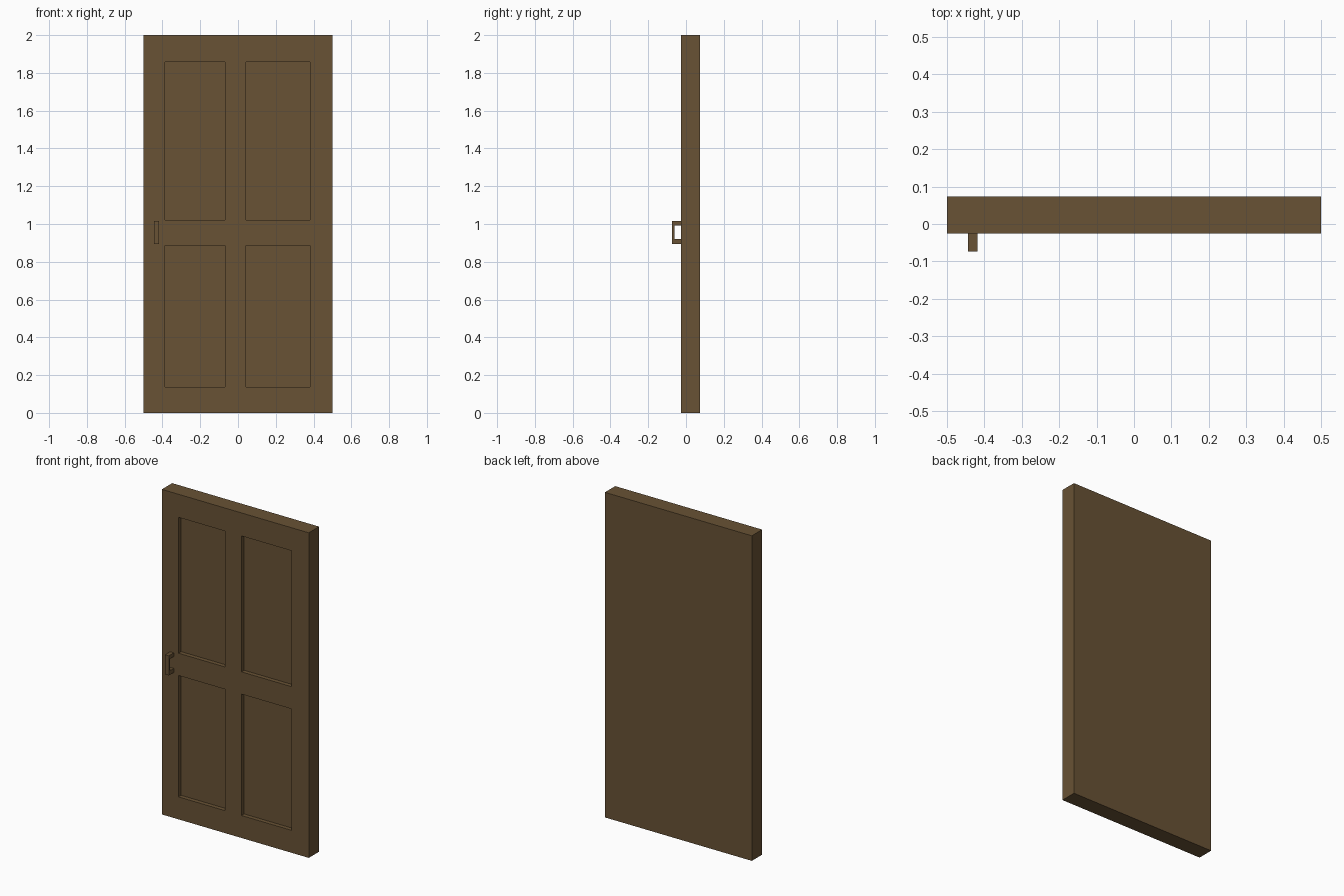
import bpy, bmesh
from mathutils import Vector

if "Cube" in bpy.data.objects:
    bpy.data.objects.remove(bpy.data.objects["Cube"])

FRONT, BACK, RECESS = -0.026, 0.074, 0.026

wood = bpy.data.materials.new("brown_wood")
wood.diffuse_color = (0.14, 0.085, 0.035, 1)
wood.use_nodes = True
wood.node_tree.nodes["Principled BSDF"].inputs["Base Color"].default_value = wood.diffuse_color


def finish(name, bm):
    bmesh.ops.recalc_face_normals(bm, faces=bm.faces)
    mesh = bpy.data.meshes.new(name)
    bm.to_mesh(mesh)
    bm.free()
    mesh.materials.append(wood)
    obj = bpy.data.objects.new(name, mesh)
    bpy.context.collection.objects.link(obj)
    return obj


def push(bm, faces, dy):
    """Extrude a face region along y and return the moved faces."""
    geom = bmesh.ops.extrude_face_region(bm, geom=faces)["geom"]
    verts = [g for g in geom if isinstance(g, bmesh.types.BMVert)]
    bmesh.ops.translate(bm, verts=verts, vec=Vector((0, dy, 0)))


# Door slab: a front grid laid out by stiles and rails, with sunken panels
xs = [-0.5, -0.387, -0.069, 0.042, 0.381, 0.5]
zs = [0, 0.138, 0.885, 1.022, 1.858, 2.0]
bm = bmesh.new()
grid = [[bm.verts.new((x, FRONT, z)) for z in zs] for x in xs]
panels, front = [], []
for i in range(5):
    for j in range(5):
        f = bm.faces.new((grid[i][j], grid[i + 1][j],
                          grid[i + 1][j + 1], grid[i][j + 1]))
        front.append(f)
        if i % 2 and j % 2:
            panels.append(f)

# Outer rim and single back face
rim = [e for e in bm.edges if e.is_boundary]
ext = bmesh.ops.extrude_edge_only(bm, edges=rim)["geom"]
verts = [g for g in ext if isinstance(g, bmesh.types.BMVert)]
bmesh.ops.translate(bm, verts=verts, vec=Vector((0, BACK - FRONT, 0)))
bmesh.ops.contextual_create(bm, geom=[g for g in ext if isinstance(g, bmesh.types.BMEdge)])

# Recessed panels
for f in panels:
    push(bm, [f], RECESS)
    if f.is_valid:
        bm.faces.remove(f)
finish("door_slab", bm)

# Pull handle: C-shaped side profile extruded across x
profile = [(FRONT, 0.895), (-0.074, 0.895), (-0.074, 1.016), (FRONT, 1.016),
           (FRONT, 0.993), (-0.062, 0.993), (-0.062, 0.92), (FRONT, 0.92)]
bm = bmesh.new()
face = bm.faces.new([bm.verts.new((-0.444, y, z)) for y, z in profile])
geom = bmesh.ops.extrude_face_region(bm, geom=[face], use_keep_orig=True)["geom"]
bmesh.ops.translate(bm, verts=[g for g in geom if isinstance(g, bmesh.types.BMVert)],
                    vec=Vector((0.025, 0, 0)))
finish("pull_handle", bm)
